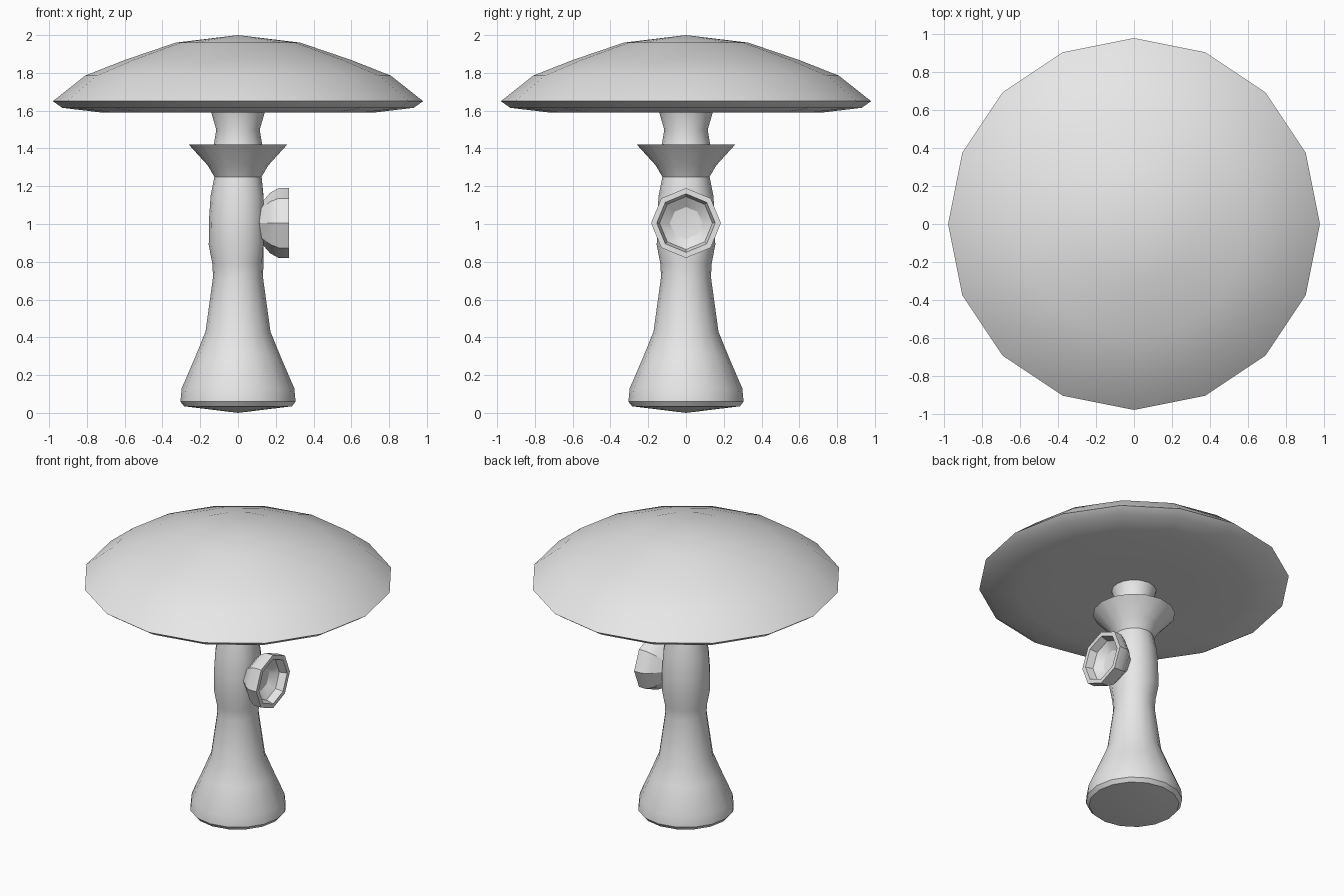
import bpy, bmesh, math
from mathutils import Matrix

if "Cube" in bpy.data.objects:
    bpy.data.objects.remove(bpy.data.objects["Cube"])

grey = bpy.data.materials.new("plain grey")
grey.diffuse_color = (0.8, 0.8, 0.8, 1)
grey.use_nodes = True
grey.node_tree.nodes["Principled BSDF"].inputs["Base Color"].default_value = grey.diffuse_color


def lathe(name, profile, sides, matrix=Matrix(), angle=30, shape=None):
    """Revolve (radius, height) points around z; radius 0 makes a pole."""
    bm = bmesh.new()
    rings = []
    for r, z in profile:
        n = sides if r > 0 else 1
        rings.append([bm.verts.new((r * math.cos(2 * math.pi * i / sides),
                                    r * math.sin(2 * math.pi * i / sides), z))
                      for i in range(n)])
    for a, b in zip(rings, rings[1:]):
        for i in range(sides):
            j = (i + 1) % sides
            corners = [a[i % len(a)], a[j % len(a)], b[j % len(b)], b[i % len(b)]]
            bm.faces.new(list(dict.fromkeys(corners)))
    if shape:
        for v in bm.verts:
            shape(v.co)
    bm.transform(matrix)
    bmesh.ops.recalc_face_normals(bm, faces=bm.faces)
    mesh = bpy.data.meshes.new(name)
    bm.to_mesh(mesh)
    bm.free()
    mesh.materials.append(grey)
    obj = bpy.data.objects.new(name, mesh)
    bpy.context.collection.objects.link(obj)
    bpy.ops.object.select_all(action='DESELECT')
    obj.select_set(True)
    bpy.context.view_layer.objects.active = obj
    bpy.ops.object.shade_smooth_by_angle(angle=math.radians(angle))
    return obj


# Broad cap with a flat underside
lathe("cap", [(0, 2.0), (0.33, 1.96), (0.6, 1.868), (0.81, 1.785), (0.98, 1.65),
              (0.93, 1.615), (0.72, 1.59), (0.42, 1.59), (0, 1.59)], 16)


# Stem, flattened on the side that carries the cup
def flatten_side(co):
    if 0.7 < co.z < 1.3:
        co.x = min(co.x, 0.135)


lathe("stem", [(0, 0), (0.285, 0.035), (0.305, 0.06), (0.298, 0.13), (0.225, 0.3),
               (0.172, 0.43), (0.132, 0.72), (0.136, 0.79), (0.155, 0.89),
               (0.153, 1.03), (0.145, 1.15), (0.125, 1.25), (0.16, 1.31),
               (0.26, 1.42), (0.128, 1.42), (0.115, 1.5), (0.143, 1.595), (0, 1.595)],
      16, shape=flatten_side)

# Hollow cup on the right side, opening along +x
side = Matrix.Translation((0, 0, 1.005)) @ Matrix.Rotation(math.pi / 2, 4, 'Y')
lathe("side_cup", [(0, 0.1), (0.1, 0.11), (0.12, 0.135), (0.16, 0.17), (0.185, 0.215),
                   (0.185, 0.27), (0.155, 0.27), (0.14, 0.22), (0.085, 0.18),
                   (0, 0.17)], 8, side)
